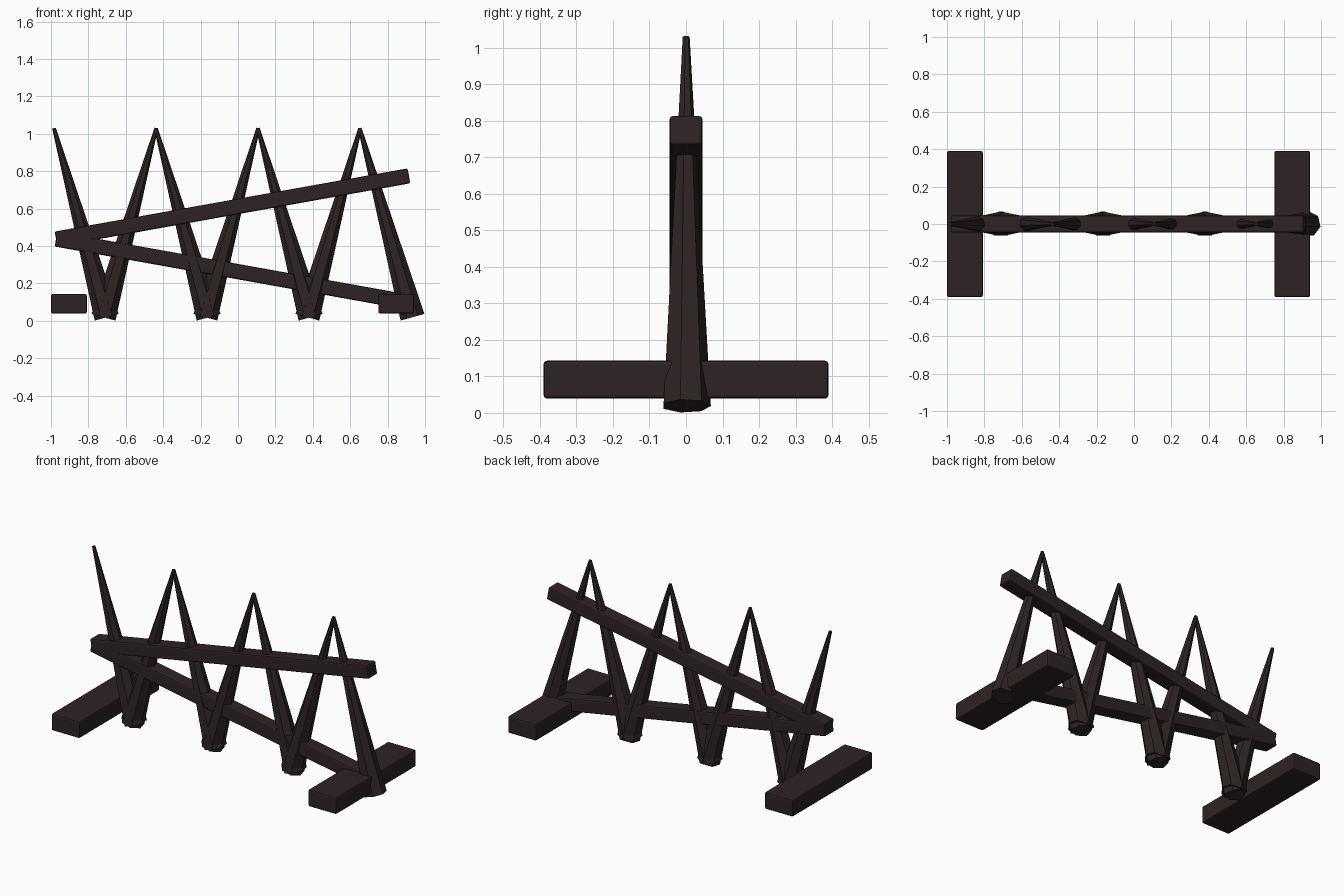
import bpy, math
from mathutils import Vector

if "Cube" in bpy.data.objects:
    bpy.data.objects.remove(bpy.data.objects["Cube"])

wood = bpy.data.materials.new("dark_brown_wood")
wood.diffuse_color = (0.027, 0.017, 0.017, 1)
wood.use_nodes = True
wood.node_tree.nodes["Principled BSDF"].inputs["Base Color"].default_value = wood.diffuse_color


def finish(ob, name):
    ob.name = name
    ob.data.materials.append(wood)
    return ob


def box(name, centre, size, pitch=0.0):
    """Bevelled timber, optionally tilted in the xz plane."""
    bpy.ops.mesh.primitive_cube_add(size=1, location=centre)
    ob = finish(bpy.context.object, name)
    ob.scale = size
    bpy.ops.object.transform_apply(location=False, rotation=False, scale=True)
    ob.rotation_euler = (0, pitch, 0)
    bevel = ob.modifiers.new("bevel", 'BEVEL')
    bevel.width = 0.009
    bevel.segments = 2


def beam(name, a, b):
    a, b = Vector(a), Vector(b)
    d = b - a
    box(name, (a + b) / 2, (d.length, 0.09, 0.081), -math.atan2(d.z, d.x))


def spike(name, base_x, top_x):
    """Seven-sided tapered stake leaning in the xz plane."""
    a, b = Vector((base_x, 0, 0.019)), Vector((top_x, 0, 1.03))
    d = b - a
    bpy.ops.mesh.primitive_cone_add(vertices=7, radius1=0.068, radius2=0.010,
                                    depth=d.length, location=(a + b) / 2,
                                    rotation=(0, math.atan2(d.x, d.z), 0))
    finish(bpy.context.object, name)


# Zigzag row of stakes
for i in range(4):
    top = -0.984 + 0.545 * i
    spike(f"stake_leaning_left_{i + 1}", top + 0.282, top)
    if i:
        spike(f"stake_leaning_right_{i}", top - 0.28, top + 0.002)

# Two long beams meeting at the left end
beam("upper_beam", (-0.973, 0, 0.437), (0.914, 0, 0.775))
beam("lower_beam", (-0.973, 0, 0.437), (0.914, 0, 0.099))

# Ground feet
box("left_foot", (-0.904, 0, 0.091), (0.192, 0.78, 0.104))
box("right_foot", (0.846, 0, 0.091), (0.192, 0.78, 0.104))
